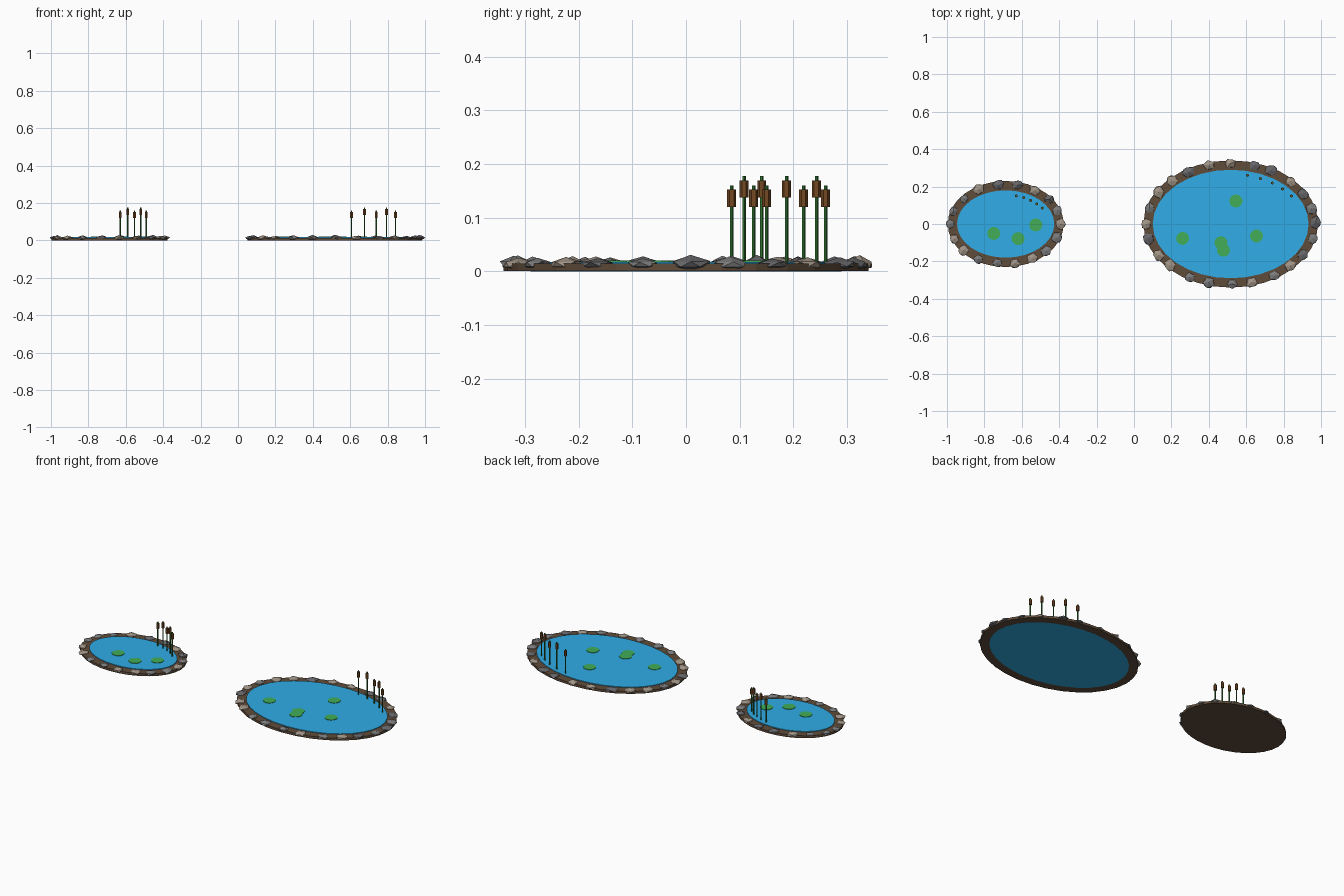
import bpy, bmesh, math, random
from mathutils import Matrix, Vector

if "Cube" in bpy.data.objects:
    bpy.data.objects.remove(bpy.data.objects["Cube"])

random.seed(11)

def mat(name, r, g, b):
    m = bpy.data.materials.new(name)
    m.diffuse_color = (r, g, b, 1)
    m.use_nodes = True
    m.node_tree.nodes["Principled BSDF"].inputs["Base Color"].default_value = m.diffuse_color
    return m

WATER = mat("water_blue", .033, .45, .86)
PAD = mat("lily_green", .052, .42, .095)
EARTH = mat("earth_brown", .115, .072, .042)
STEM = mat("reed_green", .027, .16, .027)
HEAD = mat("cattail_brown", .175, .065, .016)
ROCKS = [mat("rock_grey", .20, .20, .20), mat("rock_tan", .36, .30, .24),
         mat("rock_dark", .135, .135, .145)]

def finish(name, bm, *mats):
    me = bpy.data.meshes.new(name)
    bm.to_mesh(me)
    bm.free()
    for m in mats:
        me.materials.append(m)
    ob = bpy.data.objects.new(name, me)
    bpy.context.collection.objects.link(ob)
    return ob

def disc(bm, x, y, z0, z1, rx, ry, n, index=0):
    """Upright elliptical cylinder from z0 to z1."""
    m = Matrix.Translation((x, y, (z0 + z1) / 2)) @ Matrix.Diagonal((rx, ry, 1, 1))
    r = bmesh.ops.create_cone(bm, cap_ends=True, segments=n, radius1=1, radius2=1,
                              depth=z1 - z0, matrix=m)
    for f in {f for v in r["verts"] for f in v.link_faces}:
        f.material_index = index

def rock(bm, x, y, angle, size, tint):
    """Flattened, jittered low-poly boulder with a peaked top."""
    r = bmesh.ops.create_icosphere(bm, subdivisions=1, radius=1)
    turn = Matrix.Rotation(angle, 3, 'Z')
    h = random.uniform(.011, .016)
    for v in r["verts"]:
        p = v.co * random.uniform(.85, 1.15)
        rise = 1.0 if abs(v.co.z) > .9 else .75
        p = turn @ Vector((p.x * size, p.y * size * 1.1, p.z * h * rise))
        v.co = (p.x + x, p.y + y, max(0, p.z + .013))
    for f in {f for v in r["verts"] for f in v.link_faces}:
        f.material_index = tint

def pond(name, cx, rx, ry, band, rocks, size, water_z, pads, reeds):
    # earth bank
    bm = bmesh.new()
    disc(bm, cx, 0, 0, .014, rx + band, ry + band, 32)
    finish(name + "_bank", bm, EARTH)
    # water
    bm = bmesh.new()
    disc(bm, cx, 0, water_z, .0175, rx, ry, 32)
    finish(name + "_water", bm, WATER)
    # ring of stones
    bm = bmesh.new()
    for i in range(rocks):
        t = math.tau * (i + random.uniform(-.12, .12)) / rocks
        k = band * random.uniform(.58, .74)
        rock(bm, cx + (rx + k) * math.cos(t), (ry + k) * math.sin(t), t,
             size * random.uniform(.85, 1.1), random.choice((0, 0, 1, 1, 2)))
    finish(name + "_stones", bm, *ROCKS)
    # lily pads
    bm = bmesh.new()
    for x, y in pads:
        disc(bm, x, y, .0165, .0200, .035, .035, 12)
    finish(name + "_lily_pads", bm, PAD)
    # cattails, alternating short and tall
    bm = bmesh.new()
    for i, (x, y) in enumerate(reeds):
        top = .177 if i % 2 else .160
        disc(bm, x, y, .012, top, .0037, .0037, 5, 0)
        disc(bm, x, y, top - .040, top - .0075, .0082, .0082, 6, 1)
    finish(name + "_cattails", bm, STEM, HEAD)

pond("small_pond", -.686, .26, .18, .050, 18, .028, .002,
     [(-.75, -.05), (-.62, -.078), (-.525, -.005)],
     [(-.63, .15), (-.59, .141), (-.553, .126), (-.52, .108), (-.49, .085)])
pond("large_pond", .517, .417, .29, .050, 24, .032, -.0003,
     [(.26, -.077), (.465, -.10), (.478, -.14), (.655, -.064), (.545, .123)],
     [(.607, .26), (.676, .243), (.74, .219), (.794, .187), (.842, .15)])
